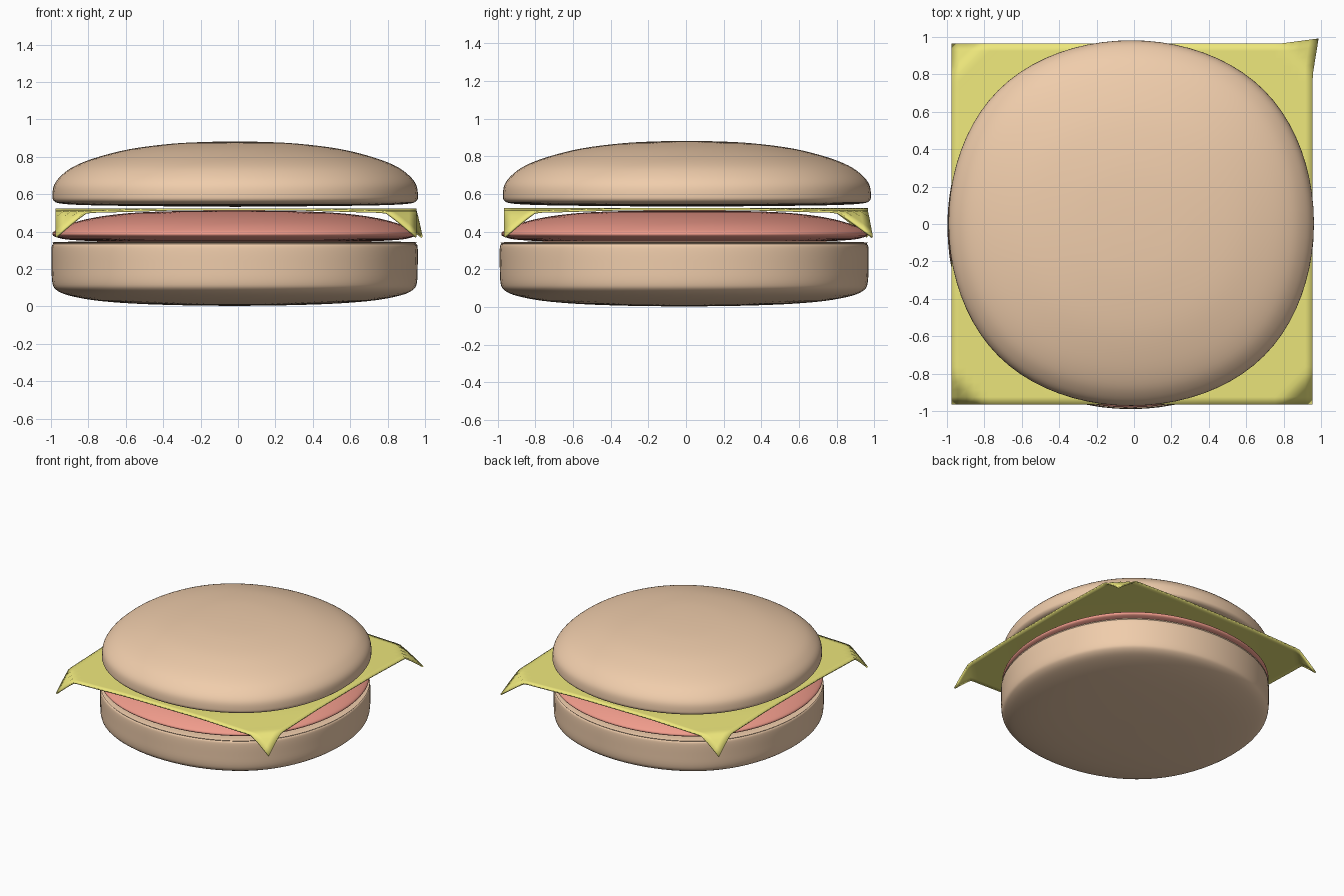
import bpy, bmesh, math

if "Cube" in bpy.data.objects:
    bpy.data.objects.remove(bpy.data.objects["Cube"])

def material(name, rgb):
    m = bpy.data.materials.new(name)
    m.diffuse_color = (*rgb, 1)
    m.use_nodes = True
    m.node_tree.nodes["Principled BSDF"].inputs["Base Color"].default_value = m.diffuse_color
    return m

def finish(name, bm, mat):
    bmesh.ops.recalc_face_normals(bm, faces=bm.faces)
    me = bpy.data.meshes.new(name)
    bm.to_mesh(me)
    bm.free()
    me.materials.append(mat)
    ob = bpy.data.objects.new(name, me)
    bpy.context.collection.objects.link(ob)
    bpy.context.view_layer.objects.active = ob
    ob.select_set(True)
    bpy.ops.object.shade_smooth_by_angle(angle=math.radians(50))
    ob.select_set(False)
    return ob

def soft_square(n=20):
    """Closed cubic B-spline through a square: a slightly squarish circle, half width 1."""
    ctrl = [(1, -1), (1, 1), (-1, 1), (-1, -1)]
    pts = []
    for i in range(4):
        p = [ctrl[(i + k) % 4] for k in range(4)]
        for j in range(n):
            t = j / n
            w = ((1 - t) ** 3, 3 * t**3 - 6 * t**2 + 4,
                 -3 * t**3 + 3 * t**2 + 3 * t + 1, t**3)
            pts.append(tuple(sum(w[k] * p[k][a] for k in range(4)) / 6 / 0.9167
                             for a in (0, 1)))
    return pts

def smooth_profile(pts, n=4):
    """Catmull-Rom interpolation of (radius, z) points."""
    out = []
    for i in range(len(pts) - 1):
        a, b, c, d = (pts[max(0, min(len(pts) - 1, i + k))] for k in (-1, 0, 1, 2))
        for j in range(n):
            t = j / n
            out.append(tuple(0.5 * (2 * b[k] + (c[k] - a[k]) * t
                       + (2 * a[k] - 5 * b[k] + 4 * c[k] - d[k]) * t * t
                       + (3 * b[k] - a[k] - 3 * c[k] + d[k]) * t**3) for k in (0, 1)))
    return out + [pts[-1]]

def layer(name, profile, centre, mat):
    """Sweep a profile (bottom centre to top centre) around the soft square."""
    prof = smooth_profile(profile)
    plan = soft_square()
    cx, cy = centre
    bm = bmesh.new()
    low = bm.verts.new((cx, cy, prof[0][1]))
    top = bm.verts.new((cx, cy, prof[-1][1]))
    rings = [[bm.verts.new((cx + r * x, cy + r * y, z)) for x, y in plan]
             for r, z in prof[1:-1]]
    n = len(plan)
    for i in range(n):
        j = (i + 1) % n
        bm.faces.new((low, rings[0][j], rings[0][i]))
        bm.faces.new((top, rings[-1][i], rings[-1][j]))
        for a, b in zip(rings, rings[1:]):
            bm.faces.new((a[i], a[j], b[j], b[i]))
    return finish(name, bm, mat)

bread = material("bread", (0.87, 0.61, 0.41))
red = material("patty red", (0.87, 0.33, 0.26))
yellow = material("cheese yellow", (0.85, 0.80, 0.20))

# bottom bun: rounded base, tight upper rim
layer("bottom_bun", [(0, .003), (.3, .007), (.55, .016), (.75, .033), (.89, .06),
                     (.955, .09), (.975, .13), (.979, .22), (.979, .31), (.97, .335),
                     (.94, .345), (.6, .348), (0, .35)], (-.018, -.01), bread)

# patty: thin disc, domed upper side
layer("patty", [(0, .345), (.6, .346), (.86, .355), (.95, .37), (.973, .388),
                (.95, .41), (.87, .445), (.74, .477), (.55, .5), (.3, .51),
                (0, .513)], (-.02, -.008), red)

# top bun: flat underside, domed crown
layer("top_bun", [(0, .533), (.5, .537), (.8, .542), (.93, .55), (.97, .565),
                  (.977, .595), (.968, .65), (.93, .7), (.86, .75), (.74, .797),
                  (.56, .842), (.34, .87), (.15, .88), (0, .882)], (-.015, .005), bread)

# cheese slice: square sheet with drooping corners, one of them pulled outwards
bm = bmesh.new()
bmesh.ops.create_grid(bm, x_segments=48, y_segments=48, size=0.965)
for v in bm.verts:
    x, y = v.co.x, v.co.y
    s = abs(x) + abs(y)
    sag = 0.012 * max(0, min(1, (s - 1.3) / 0.4))
    droop = max(0, (s - 1.76) / 0.17)
    v.co.z = 0.525 - sag - 0.138 * droop ** 1.1
    if x > 0 and y > 0:
        v.co.x += 0.032 * droop
        v.co.y += 0.027 * droop
    v.co.x -= 0.01
cheese = finish("cheese_slice", bm, yellow)
mod = cheese.modifiers.new("thickness", 'SOLIDIFY')
mod.thickness = 0.012
mod.offset = -1
